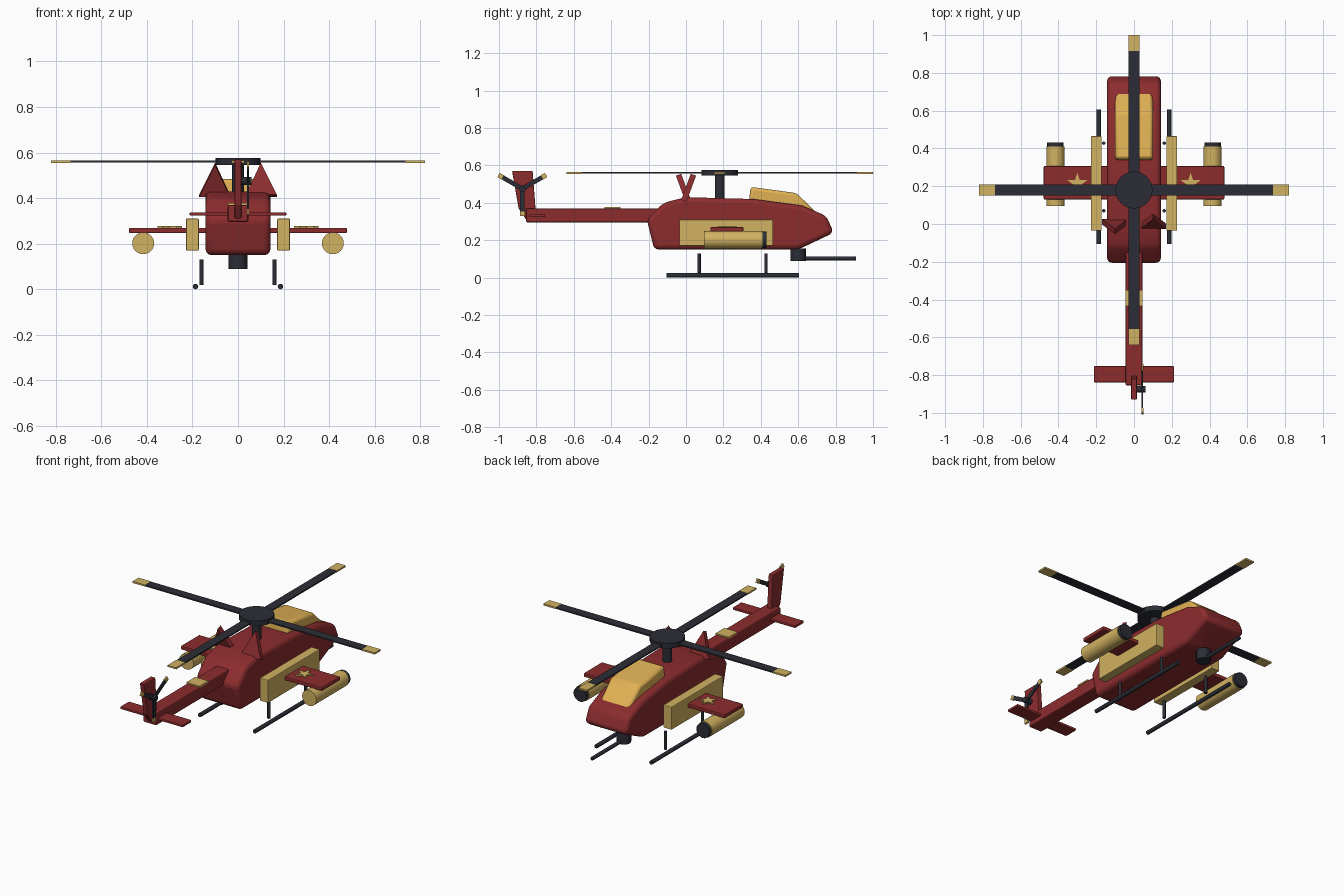
import bpy, bmesh, math
from mathutils import Matrix, Vector

if "Cube" in bpy.data.objects:
    bpy.data.objects.remove(bpy.data.objects["Cube"])


def material(name, rgb):
    m = bpy.data.materials.new(name)
    m.diffuse_color = (*rgb, 1)
    m.use_nodes = True
    m.node_tree.nodes["Principled BSDF"].inputs["Base Color"].default_value = m.diffuse_color
    return m


RED = material("dark_red", (0.262, 0.025, 0.027))
GOLD = material("sand_gold", (0.64, 0.445, 0.12))
GLASS = material("amber_glass", (0.75, 0.44, 0.09))
BLACK = material("charcoal", (0.025, 0.027, 0.037))


def finish(name, bm, mat, bevel=0.0, segments=2, smooth=False):
    bmesh.ops.recalc_face_normals(bm, faces=bm.faces)
    me = bpy.data.meshes.new(name)
    bm.to_mesh(me)
    bm.free()
    me.materials.append(mat)
    ob = bpy.data.objects.new(name, me)
    bpy.context.collection.objects.link(ob)
    if bevel:
        b = ob.modifiers.new("bevel", 'BEVEL')
        b.width, b.segments = bevel, segments
        b.limit_method = 'ANGLE'
        b.angle_limit = math.radians(20)
    if smooth:
        bpy.ops.object.select_all(action='DESELECT')
        ob.select_set(True)
        bpy.context.view_layer.objects.active = ob
        bpy.ops.object.shade_smooth_by_angle(angle=math.radians(35))
    return ob


def box(name, lo, hi, mat, bevel=0.0, xform=None):
    """Box between two corners."""
    bm = bmesh.new()
    bmesh.ops.create_cube(bm, size=1)
    lo, hi = Vector(lo), Vector(hi)
    for v in bm.verts:
        v.co = (lo + hi) / 2 + Vector(a * b for a, b in zip(v.co, hi - lo))
    if xform:
        bm.transform(xform)
    return finish(name, bm, mat, bevel)


def rod(name, a, b, r, mat, sides=20):
    """Cylinder from point a to point b."""
    a, b = Vector(a), Vector(b)
    bm = bmesh.new()
    bmesh.ops.create_cone(bm, cap_ends=True, segments=sides, radius1=r, radius2=r,
                          depth=(b - a).length)
    rot = (b - a).to_track_quat('Z', 'Y').to_matrix().to_4x4()
    bm.transform(Matrix.Translation((a + b) / 2) @ rot)
    return finish(name, bm, mat, smooth=True)


def prism(name, pts, direction, mat, bevel=0.0, segments=2, smooth=False):
    """Extrude a planar outline of 3D points along a direction."""
    bm = bmesh.new()
    f = bm.faces.new([bm.verts.new(p) for p in pts])
    ext = bmesh.ops.extrude_face_region(bm, geom=[f])
    verts = [g for g in ext["geom"] if isinstance(g, bmesh.types.BMVert)]
    bmesh.ops.translate(bm, vec=direction, verts=verts)
    return finish(name, bm, mat, bevel, segments, smooth)


def side_prism(name, yz, half, mat, **kw):
    return prism(name, [(-half, y, z) for y, z in yz], (2 * half, 0, 0), mat, **kw)


# Fuselage and canopy from side outlines
side_prism("fuselage", [(-0.17, 0.15), (0.60, 0.15), (0.79, 0.24), (0.75, 0.33),
                        (0.62, 0.385), (0.36, 0.42), (0.0, 0.43), (-0.12, 0.40), (-0.21, 0.31)],
           0.142, RED, bevel=0.025, segments=3, smooth=True)
side_prism("canopy", [(0.33, 0.34), (0.345, 0.485), (0.59, 0.452), (0.71, 0.335)],
           0.10, GLASS, bevel=0.016, smooth=True)

# Tail boom, band, fin and tailplane
box("tail_boom", (-0.045, -0.855, 0.295), (0.045, -0.12, 0.37), RED, 0.008)
box("boom_band", (-0.045, -0.435, 0.369), (0.045, -0.35, 0.378), GOLD)
side_prism("tail_fin", [(-0.855, 0.31), (-0.80, 0.31), (-0.82, 0.57), (-0.93, 0.57),
                        (-0.895, 0.37)], 0.015, RED, bevel=0.004)
box("tailplane", (-0.212, -0.838, 0.323), (0.212, -0.753, 0.338), RED, 0.004)

# Main rotor
HUB = (0, 0.18, 0.56)
rod("rotor_mast", (0, 0.18, 0.42), (0, 0.18, 0.55), 0.026, BLACK)
rod("rotor_hub", (0, 0.18, 0.545), (0, 0.18, 0.576), 0.098, BLACK, 32)
for i in range(4):
    m = Matrix.Translation(HUB) @ Matrix.Rotation(i * math.pi / 2, 4, 'Z')
    box("rotor_blade", (0.05, -0.028, -0.004), (0.735, 0.028, 0.004), BLACK, xform=m)
    box("rotor_blade_tip", (0.735, -0.029, -0.005), (0.82, 0.029, 0.005), GOLD, xform=m)

# Tail rotor
rod("tail_rotor_hub", (0.0, -0.875, 0.475), (0.06, -0.875, 0.475), 0.017, BLACK)
for i in range(3):
    m = Matrix.Translation((0.044, -0.875, 0.475)) @ Matrix.Rotation(
        math.pi + i * math.tau / 3, 4, 'X')
    box("tail_rotor_blade", (-0.004, -0.012, 0), (0.004, 0.012, 0.122), BLACK, xform=m)
    box("tail_rotor_tip", (-0.005, -0.013, 0.122), (0.005, 0.013, 0.147), GOLD, xform=m)

# Nose gun
rod("gun_mount", (0, 0.60, 0.09), (0, 0.60, 0.155), 0.041, BLACK, 16)
rod("gun_barrel", (0, 0.60, 0.103), (0, 0.91, 0.103), 0.011, BLACK, 12)

for s in (-1, 1):
    def span(x0, x1):
        return min(s * x0, s * x1), max(s * x0, s * x1)

    # Side panel and stub wing
    a, b = span(0.172, 0.228)
    box("side_panel", (a, -0.035, 0.17), (b, 0.465, 0.31), GOLD, 0.004)
    a, b = span(0.13, 0.478)
    box("stub_wing", (a, 0.13, 0.246), (b, 0.307, 0.27), RED, 0.005)

    # Star plate on the wing
    star = []
    for k in range(10):
        r = 0.056 if k % 2 == 0 else 0.022
        t = math.pi / 2 + k * math.pi / 5
        star.append((s * 0.30 + r * math.cos(t), 0.215 + r * math.sin(t), 0.269))
    prism("wing_star", star, (0, 0, 0.008), GOLD)

    # Rocket pod
    x = s * 0.416
    rod("rocket_pod", (x, 0.095, 0.202), (x, 0.41, 0.202), 0.048, GOLD, 24)
    rod("pod_nose", (x, 0.405, 0.202), (x, 0.431, 0.202), 0.044, BLACK, 24)

    # Landing skid and struts
    rod("skid", (s * 0.186, -0.105, 0.012), (s * 0.186, 0.605, 0.012), 0.012, BLACK, 12)
    for y in (0.07, 0.428):
        rod("skid_strut", (s * 0.16, y, 0.02), (s * 0.16, y, 0.13), 0.009, BLACK, 12)

    # Triangular ear, the two lean opposite ways
    lean = s * 0.052
    y0 = -s * 0.012
    outline = [(s * 0.035, y0, 0.41), (s * 0.17, y0, 0.41), (s * 0.10, y0 + lean, 0.55)]
    n = Vector((0, 0.14, -lean)).normalized() * 0.03
    prism("ear", [Vector(p) - n / 2 for p in outline], n, RED)
